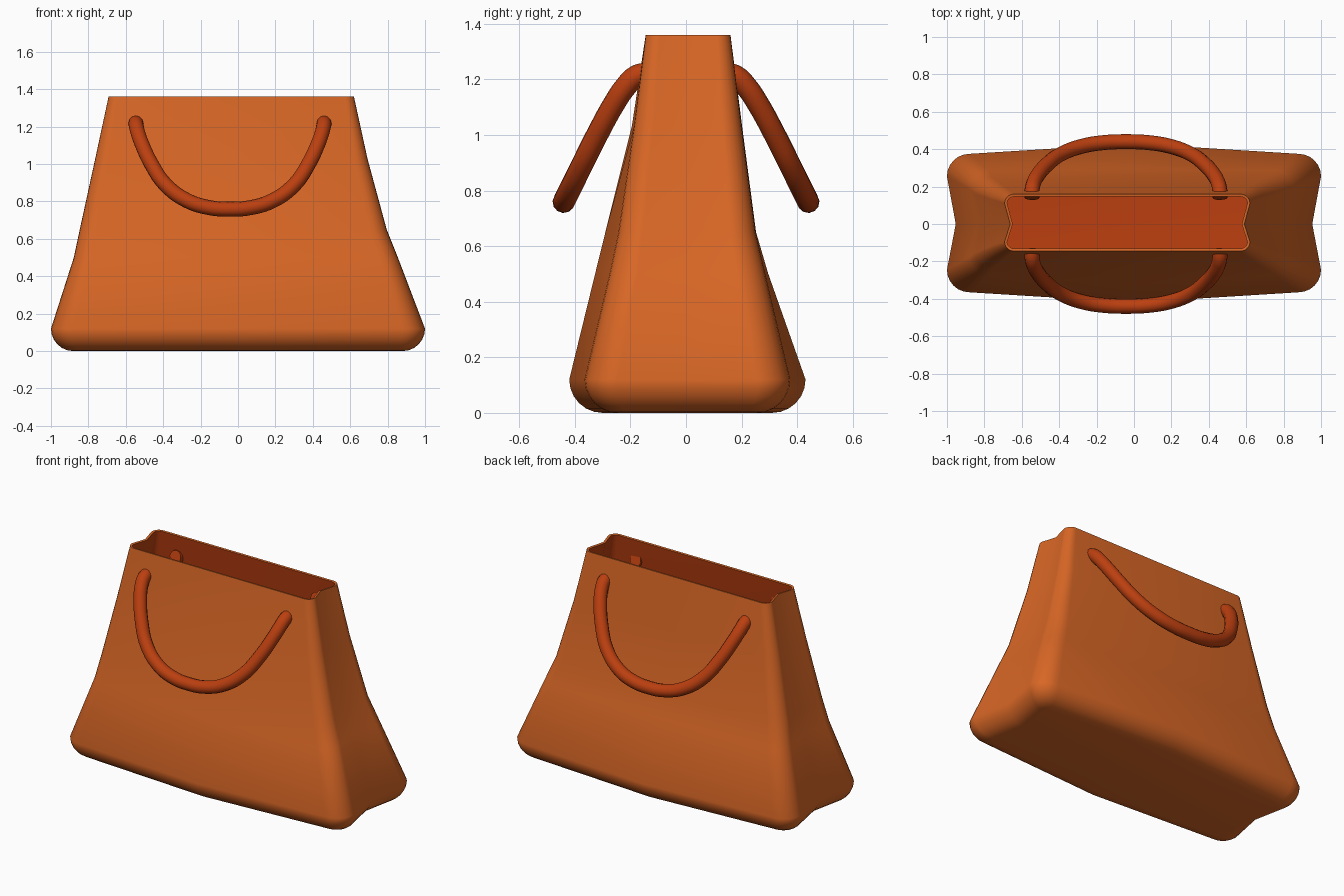
import bpy, bmesh, math

if "Cube" in bpy.data.objects:
    bpy.data.objects.remove(bpy.data.objects["Cube"])


def material(name, rgb):
    m = bpy.data.materials.new(name)
    m.diffuse_color = (*rgb, 1)
    m.use_nodes = True
    m.node_tree.nodes["Principled BSDF"].inputs["Base Color"].default_value = m.diffuse_color
    return m


orange = material("orange_leather", (0.69, 0.135, 0.019))
rust = material("rust_leather", (0.50, 0.050, 0.005))


# Cross-section: bowed front and back, rounded corners, pinched ends
def section(xl, xr, yfm, ybm, yfc, ybc, r, pinch, inset=0.0):
    xl, xr = xl + inset, xr - inset
    yfm, yfc = yfm + inset, yfc + inset
    ybm, ybc = ybm - inset, ybc - inset
    r = max(r - inset * 0.7, 0.02)
    mx = (xl + xr) / 2
    steps = 6

    def arc(cx, cy, start):
        return [(cx + r * math.cos(math.radians(start + 90 * i / steps)),
                 cy + r * math.sin(math.radians(start + 90 * i / steps)))
                for i in range(steps + 1)]

    pts = [(mx, yfm)]
    pts += arc(xr - r, yfc + r, -90)
    pts += [(xr - pinch, 0.0)]
    pts += arc(xr - r, ybc - r, 0)
    pts += [(mx, ybm)]
    pts += arc(xl + r, ybc - r, 90)
    pts += [(xl + pinch, 0.0)]
    pts += arc(xl + r, yfc + r, 180)
    return pts


# Bag body: rounded base, then wall levels
base = (-1.0, 1.0, -0.42, 0.43, -0.365, 0.375, 0.12, 0.047)
rings = []
for i in range(7):
    a = math.radians(90 * i / 6)
    rings.append((0.12 * (1 - math.sin(a)), section(*base, inset=0.12 * (1 - math.cos(a)))))
rings.reverse()
levels = [
    (0.50, (-0.878, 0.855, -0.327, 0.296, -0.275, 0.285, 0.10, 0.040)),
    (0.65, (-0.846, 0.795, -0.290, 0.252, -0.243, 0.250, 0.09, 0.038)),
    (1.03, (-0.763, 0.692, -0.195, 0.202, -0.187, 0.200, 0.07, 0.034)),
    (1.36, (-0.692, 0.620, -0.145, 0.160, -0.145, 0.160, 0.05, 0.030)),
]
rings += [(z, section(*p)) for z, p in levels]

bm = bmesh.new()
loops = [[bm.verts.new((x, y, z)) for x, y in pts] for z, pts in rings]
n = len(loops[0])
for lo, hi in zip(loops, loops[1:]):
    for i in range(n):
        j = (i + 1) % n
        bm.faces.new((lo[i], lo[j], hi[j], hi[i]))
bm.faces.new(list(reversed(loops[0])))
mesh = bpy.data.meshes.new("bag_body")
bm.to_mesh(mesh)
bm.free()
body = bpy.data.objects.new("bag_body", mesh)
bpy.context.collection.objects.link(body)
mesh.materials.append(orange)
mesh.materials.append(rust)

# Wall thickness with a rust lining
sol = body.modifiers.new("wall", 'SOLIDIFY')
sol.thickness = 0.014
sol.offset = -1
sol.material_offset = 1
sol.material_offset_rim = 0


def activate(obj):
    bpy.ops.object.select_all(action='DESELECT')
    obj.select_set(True)
    bpy.context.view_layer.objects.active = obj


activate(body)
bpy.ops.object.modifier_apply(modifier="wall")
bpy.ops.object.shade_smooth_by_angle(angle=math.radians(40))

# Drooping strap handles: half path mirrored in x, one per side
half = [(0.503, 0.14, 1.222), (0.502, 0.18, 1.21), (0.493, 0.22, 1.17),
        (0.472, 0.26, 1.11), (0.42, 0.32, 1.0), (0.345, 0.375, 0.89),
        (0.23, 0.417, 0.805), (0.11, 0.436, 0.767)]
path = half + [(0, 0.44, 0.759)] + [(-x, y, z) for x, y, z in reversed(half)]


def handle(name, side):
    cu = bpy.data.curves.new(name, 'CURVE')
    cu.dimensions = '3D'
    cu.bevel_depth = 0.04
    cu.bevel_resolution = 4
    cu.resolution_u = 5
    cu.use_fill_caps = True
    sp = cu.splines.new('BEZIER')
    sp.bezier_points.add(len(path) - 1)
    for bp, (x, y, z) in zip(sp.bezier_points, path):
        bp.co = (x - 0.043, y * side, z)
        bp.handle_left_type = bp.handle_right_type = 'AUTO'
    cu.materials.append(rust)
    ob = bpy.data.objects.new(name, cu)
    bpy.context.collection.objects.link(ob)
    activate(ob)
    bpy.ops.object.convert(target='MESH')
    bpy.ops.object.shade_smooth_by_angle(angle=math.radians(40))


handle("front_handle", -1)
handle("back_handle", 1)
